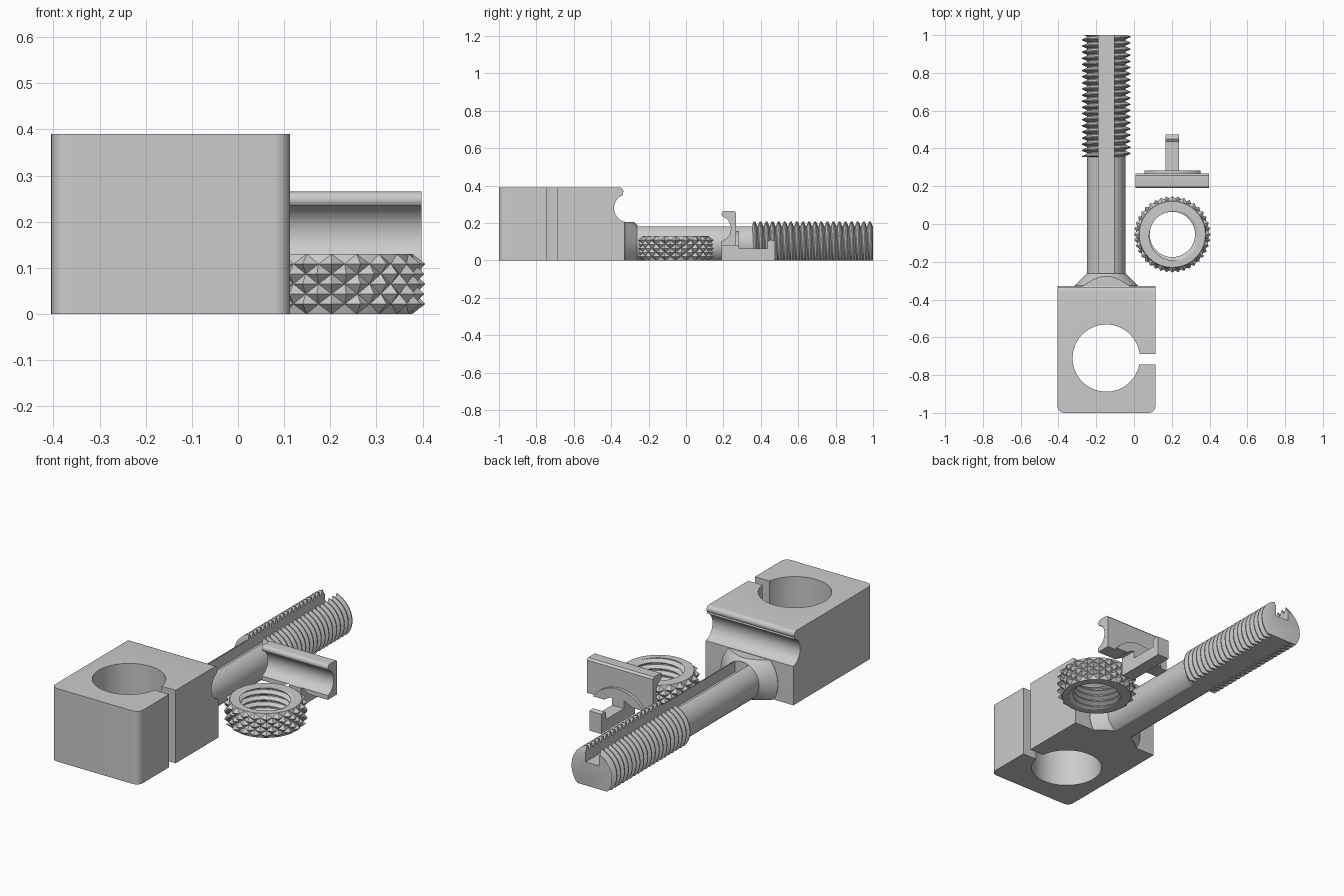
import bpy, bmesh
from math import sin, cos, pi, radians
from mathutils import Matrix, Vector

if "Cube" in bpy.data.objects:
    bpy.data.objects.remove(bpy.data.objects["Cube"], do_unlink=True)

grey = bpy.data.materials.new("plain_grey")
grey.use_nodes = True
COLOUR = (0.6, 0.6, 0.6, 1)
grey.diffuse_color = COLOUR
grey.node_tree.nodes["Principled BSDF"].inputs["Base Color"].default_value = COLOUR

BOLT_X, BOLT_Z = -0.147, 0.088      # bolt axis
CLIP_X, PITCH = 0.203, 0.0325
ALONG_Y = Matrix.Rotation(-pi / 2, 4, "X")


def finish(name, bm):
    bmesh.ops.recalc_face_normals(bm, faces=bm.faces)
    mesh = bpy.data.meshes.new(name)
    bm.to_mesh(mesh)
    bm.free()
    mesh.materials.append(grey)
    obj = bpy.data.objects.new(name, mesh)
    bpy.context.collection.objects.link(obj)
    return obj


def arc(cu, cv, r, a0, a1, n=16):
    angles = [radians(a0 + (a1 - a0) * i / n) for i in range(n + 1)]
    return [(cu + r * cos(a), cv + r * sin(a)) for a in angles]


def prism(name, pts, axis, lo, hi, round_at=None):
    """Extrude a 2D outline along an axis."""
    place = {"X": lambda u, v, w: (w, u, v),
             "Y": lambda u, v, w: (u, w, v),
             "Z": lambda u, v, w: (u, v, w)}[axis]
    bm = bmesh.new()
    face = bm.faces.new([bm.verts.new(place(u, v, lo)) for u, v in pts])
    ext = bmesh.ops.extrude_face_region(bm, geom=[face])["geom"]
    moved = [g for g in ext if isinstance(g, bmesh.types.BMVert)]
    bmesh.ops.translate(bm, verts=moved, vec=Vector(place(0, 0, hi - lo)))
    if round_at is not None:        # round the upright edges on one end
        edges = [e for e in bm.edges
                 if all(abs(v.co.y - round_at) < 1e-4 for v in e.verts)
                 and abs(e.verts[0].co.x - e.verts[1].co.x) < 1e-4]
        bmesh.ops.bevel(bm, geom=edges, offset=0.035, segments=8,
                        affect="EDGES", profile=0.5)
    return finish(name, bm)


def box(x0, x1, y0, y1, z0, z1):
    return prism("cutter", [(x0, y0), (x1, y0), (x1, y1), (x0, y1)], "Z", z0, z1)


def combine(obj, cutter, operation="DIFFERENCE"):
    mod = obj.modifiers.new("cut", "BOOLEAN")
    mod.operation, mod.solver, mod.object = operation, "EXACT", cutter
    bpy.context.view_layer.objects.active = obj
    bpy.ops.object.modifier_apply(modifier=mod.name)
    bpy.data.objects.remove(cutter, do_unlink=True)


def lathe(name, profile, matrix, n=48):
    bm = bmesh.new()
    rings = [[bm.verts.new(matrix @ Vector((r * cos(2 * pi * i / n),
                                            r * sin(2 * pi * i / n), h)))
              for i in range(n)] for h, r in profile]
    for a, b in zip(rings, rings[1:]):
        for i in range(n):
            k = (i + 1) % n
            bm.faces.new((a[i], a[k], b[k], b[i]))
    bm.faces.new(rings[0])
    bm.faces.new(rings[-1])
    return finish(name, bm)


def helix(name, r_in, r_out, turns, matrix, n=40):
    """Closed screw-thread solid along local z."""
    tooth = [(0, r_in), (0.15, r_in), (0.5, r_out), (0.65, r_out)]
    m = len(tooth)
    bm = bmesh.new()
    cols = []
    for i in range(n):
        t = i / n
        cols.append([bm.verts.new(matrix @ Vector((
            r * cos(2 * pi * t), r * sin(2 * pi * t), PITCH * (k + ph + t))))
            for k in range(turns) for ph, r in tooth])
    for i in range(n):
        a, b = cols[i], cols[(i + 1) % n]
        s = m if i == n - 1 else 0      # last column meets the next turn
        for j in range(m * turns - 1 - s):
            bm.faces.new((a[j], b[j + s], b[j + s + 1], a[j + 1]))
    bmesh.ops.holes_fill(bm, edges=[e for e in bm.edges if e.is_boundary], sides=0)
    return finish(name, bm)


# Clamp block with a rounded jaw groove, a bore and a slit
outline = ([(-1, 0), (-0.328, 0), (-0.328, 0.2)]
           + arc(-0.31, 0.28, 0.075, 256, 110)
           + arc(-0.355, 0.37, 0.02, -40, 90, 8) + [(-1, 0.39)])
block = prism("clamp_block", outline, "X", -0.405, 0.113, round_at=-1)
combine(block, prism("cutter", arc(BOLT_X, -0.71, 0.178, 0, 354.375, 63), "Z", -0.1, 0.5))
combine(block, box(BOLT_X, 0.2, -0.743, -0.687, -0.1, 0.5))


# Bolt: flared shank and thread, flat underneath, slotted on top
def trim_bolt(obj, y0, y1, top):
    combine(obj, box(-0.4, 0.1, y0, y1, 0, top), "INTERSECT")
    combine(obj, box(-0.187, -0.107, -0.26, 1.2, 0.125, 0.4))


# local z runs along +y
at_bolt = Matrix.Translation((BOLT_X, 0, BOLT_Z)) @ ALONG_Y
shank = lathe("bolt_shank", [(-0.36, 0.168), (-0.326, 0.168), (-0.262, 0.102),
                             (0.37, 0.102)], at_bolt)
trim_bolt(shank, -0.35, 0.355, 0.205)
thread = helix("bolt_thread", 0.102, 0.128, 24,
               Matrix.Translation((BOLT_X, 0.29, BOLT_Z)) @ ALONG_Y)
trim_bolt(thread, 0.355, 1, 0.3)

# Knurled nut: a lattice of small pyramids around the rim
COLS, ROWS, NUT_H = 40, 6, 0.13
bm = bmesh.new()
grid = []
for j in range(ROWS + 1):
    row = []
    for i in range(COLS):
        r = 0.175 if j in (0, ROWS) else (0.203 if (i + j) % 2 else 0.182)
        a = 2 * pi * i / COLS
        row.append(bm.verts.new((CLIP_X + r * cos(a), -0.055 + r * sin(a),
                                 NUT_H * j / ROWS)))
    grid.append(row)
for j in range(ROWS):
    for i in range(COLS):
        k = (i + 1) % COLS
        a, b, c, d = grid[j][i], grid[j][k], grid[j + 1][k], grid[j + 1][i]
        tris = ((a, b, d), (b, c, d)) if (i + j) % 2 else ((a, b, c), (a, c, d))
        for tri in tris:
            bm.faces.new(tri)
bm.faces.new(grid[0])
bm.faces.new(grid[-1])
nut = finish("knurled_nut", bm)
combine(nut, helix("cutter", 0.12, 0.142, 9, Matrix.Translation((CLIP_X, -0.055, -0.08))))

# Sliding jaw: grooved plate, round boss and hooked tab
outline = ([(0.268, 0.08), (0.268, 0.255), (0.258, 0.265)]
           + arc(0.207, 0.248, 0.017, 90, 220, 8)
           + arc(0.17, 0.17, 0.07, 70, -73) + [(0.19, 0.08)])
plate = prism("jaw_plate", outline, "X", 0.008, 0.398)
boss = prism("jaw_boss", arc(CLIP_X, -0.022, 0.18, 34.5, 145.5, 24), "Y", 0.25, 0.284)
for part in (plate, boss):
    combine(part, prism("cutter", arc(CLIP_X, -0.022, 0.13, 0, 354, 59), "Y", 0.1, 0.4))
tab = prism("jaw_tab", [(0.19, 0), (0.475, 0), (0.475, 0.105), (0.45, 0.11), (0.435, 0.1),
                        (0.435, 0.063), (0.284, 0.063), (0.284, 0.12), (0.24, 0.12),
                        (0.19, 0.1)], "X", 0.168, 0.238)

# Smooth curved walls, keep edges crisp
bpy.ops.object.select_all(action="DESELECT")
for obj in (block, shank, thread, nut, plate, boss, tab):
    obj.select_set(True)
bpy.context.view_layer.objects.active = block
bpy.ops.object.shade_smooth_by_angle(angle=radians(25))
